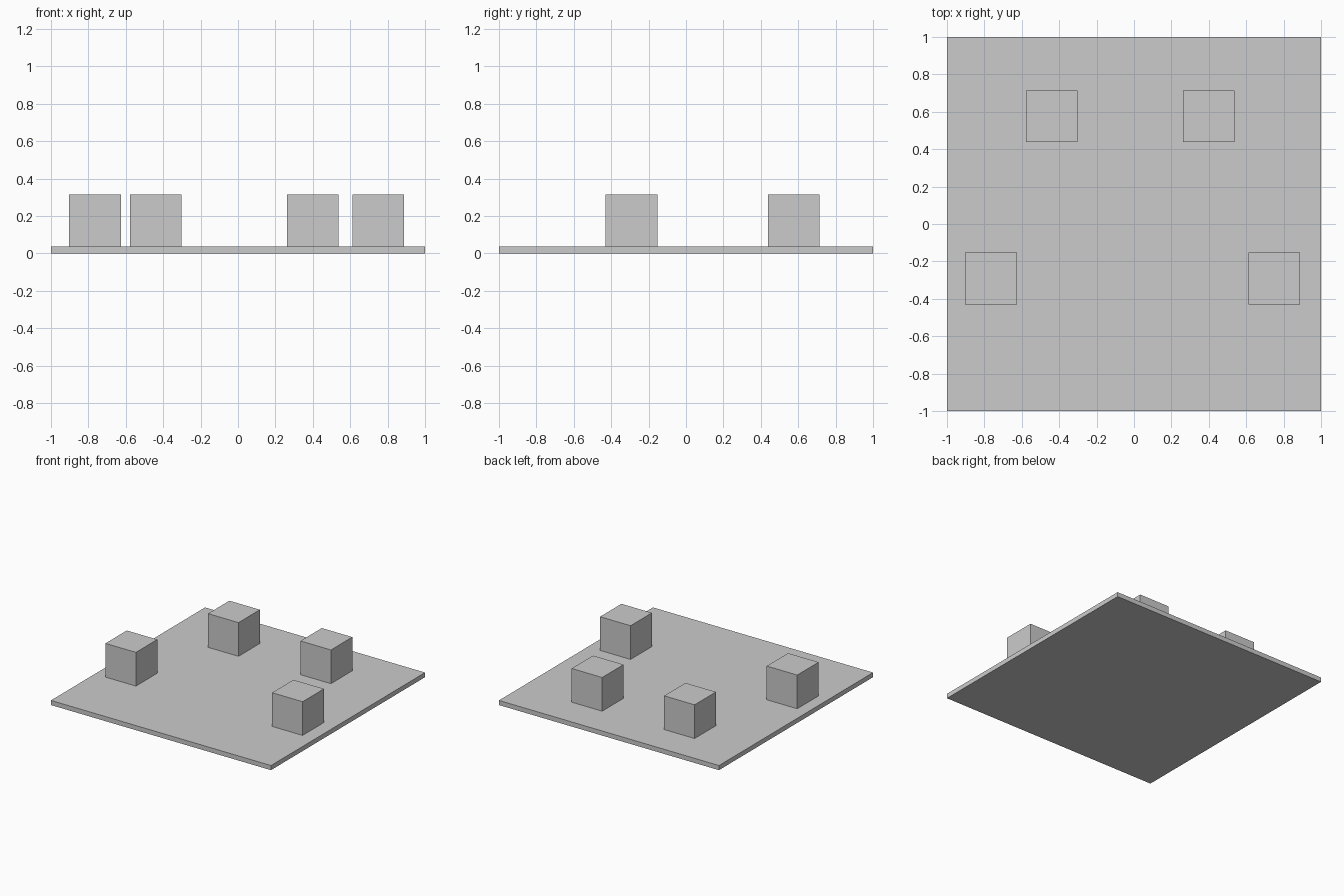
import bpy

if "Cube" in bpy.data.objects:
    bpy.data.objects.remove(bpy.data.objects["Cube"])


def box(name, size, centre):
    """Add a box with the given full dimensions."""
    bpy.ops.mesh.primitive_cube_add(size=1, location=centre)
    obj = bpy.context.object
    obj.name = name
    obj.scale = size
    bpy.ops.object.transform_apply(location=False, rotation=False, scale=True)
    return obj


BASE_H = 0.038
CUBE = 0.277

# Square base plate
box("base_plate", (2, 2, BASE_H), (0, 0, BASE_H / 2))

# Four cubes resting on the plate
cubes = {
    "front_left_cube": (-0.765, -0.292),
    "front_right_cube": (0.75, -0.292),
    "back_left_cube": (-0.44, 0.576),
    "back_right_cube": (0.40, 0.576),
}
for name, (x, y) in cubes.items():
    box(name, (CUBE, CUBE, CUBE), (x, y, BASE_H + CUBE / 2))
